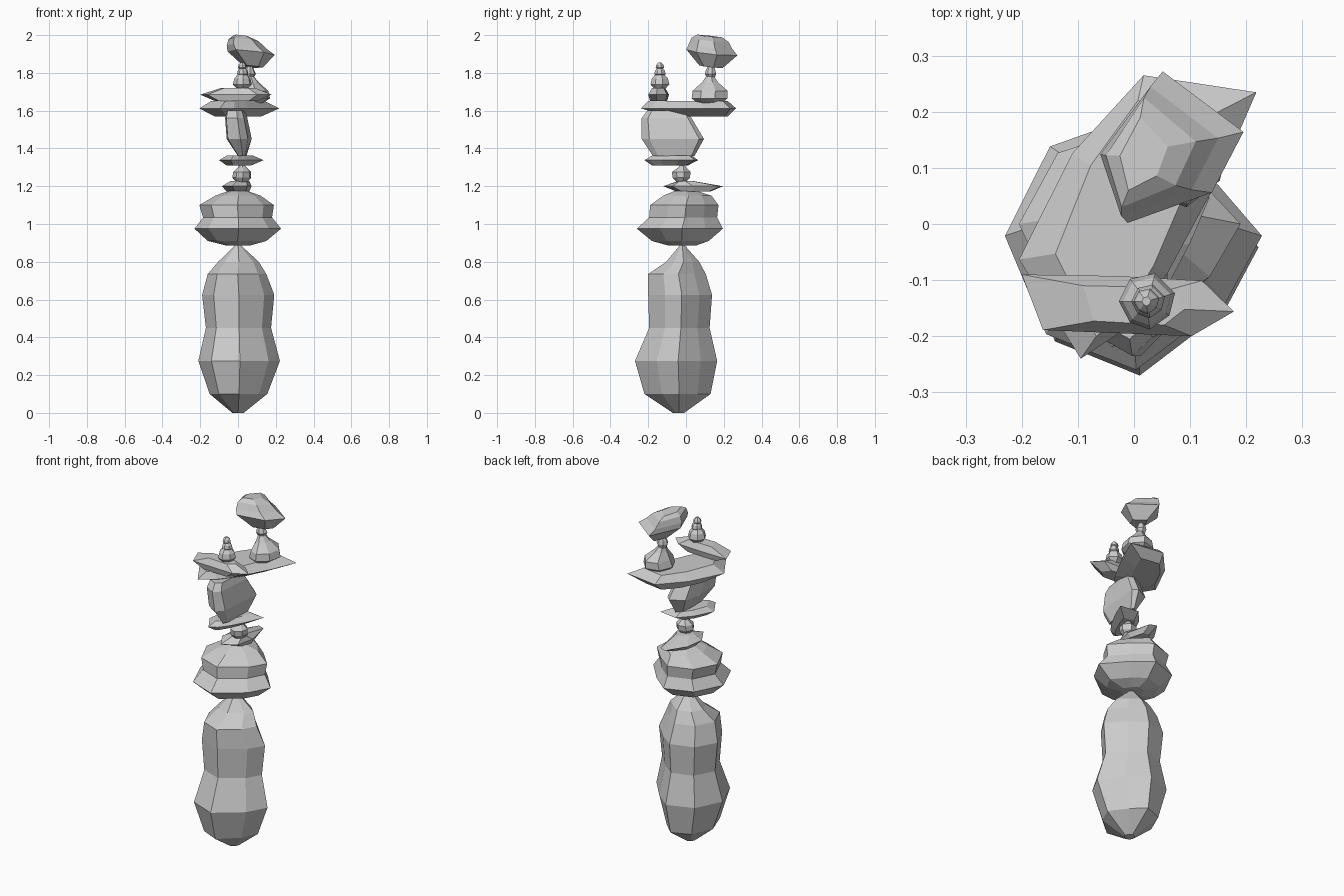
import bpy, bmesh


def stone(name, outline, levels, tilt=(0, 0)):
    """Loft a unit outline through levels (z, x0, x1, y0, y1), then shear z by tilt."""
    bm = bmesh.new()
    n = len(outline)
    cx = (levels[0][1] + levels[0][2]) / 2
    cy = (levels[0][3] + levels[0][4]) / 2
    rings = []
    for z, x0, x1, y0, y1 in levels:
        ring = []
        for u, v in outline:
            x = (x0 + x1) / 2 + u * (x1 - x0) / 2
            y = (y0 + y1) / 2 + v * (y1 - y0) / 2
            ring.append(bm.verts.new((x, y, z + tilt[0] * (x - cx) + tilt[1] * (y - cy))))
        rings.append(ring)
    for a, b in zip(rings, rings[1:]):
        for i in range(n):
            j = (i + 1) % n
            bm.faces.new((a[i], a[j], b[j], b[i]))
    bm.faces.new(rings[0][::-1])
    bm.faces.new(rings[-1])
    bmesh.ops.recalc_face_normals(bm, faces=bm.faces)
    mesh = bpy.data.meshes.new(name)
    bm.to_mesh(mesh)
    bm.free()
    ob = bpy.data.objects.new(name, mesh)
    bpy.context.collection.objects.link(ob)
    return ob


# Unit outlines, counter-clockwise
BOULDER = [(.02, -1), (.72, -.47), (1, .05), (.53, .6), (.05, 1), (-.65, .75), (-1, .05), (-.68, -.72)]
PEBBLE = [(.1, -1), (.8, -.5), (1, .3), (.3, 1), (-.6, .8), (-1, 0), (-.6, -.75)]
LOZENGE = [(-.3, -1), (.7, -.7), (1, 0), (.6, .9), (.1, 1), (-.8, .3), (-1, -.4)]
BLOCK = [(.1, -1), (.7, -.75), (1, .85), (.6, 1), (-.6, .75), (-1, .1), (-.9, -.75)]
BLADE = [(-.48, -1), (-.12, -.8), (.25, -.4), (.7, .3), (1, .88), (.05, 1), (-.55, .45), (-1, -.3)]
BAR = [(-.8, -.8), (.6, -1), (1, -.2), (.7, .8), (-.1, .95), (-1, 1)]
CAP = [(-.65, -1), (.55, -.6), (1, .2), (-.15, 1), (-1, -.05)]

# Tall waisted base boulder
stone("base_boulder", BOULDER, [
    (.0, -.03, .03, -.07, -.01), (.10, -.15, .155, -.22, .13),
    (.275, -.21, .222, -.27, .165), (.45, -.17, .175, -.195, .125),
    (.625, -.19, .192, -.2, .138), (.735, -.16, .15, -.2, .105),
    (.80, -.105, .11, -.105, .07), (.89, -.012, .012, -.03, -.01)])

# Wide ridged boulder
stone("wide_boulder", BOULDER, [
    (.885, -.06, .06, -.09, .05), (.91, -.16, .15, -.18, .12),
    (.975, -.23, .228, -.26, .195), (1.035, -.185, .18, -.195, .165),
    (1.10, -.205, .19, -.19, .172), (1.15, -.12, .12, -.12, .135),
    (1.175, -.05, .05, -.06, .06)])

# Thin stones and a pebble above the boulders
stone("lower_flake", LOZENGE, [
    (1.172, -.06, .06, -.05, .13), (1.20, -.085, .072, -.12, .195),
    (1.227, -.04, .06, -.045, .04)])
stone("spacer_pebble", PEBBLE, [
    (1.222, -.01, .05, -.05, .0), (1.245, -.03, .07, -.07, .02),
    (1.275, -.025, .07, -.075, .025), (1.30, 0, .045, -.04, .0),
    (1.315, .01, .03, -.03, -.01)])
stone("upper_flake", BLADE, [
    (1.31, -.06, .07, -.18, .01), (1.338, -.10, .135, -.22, .065),
    (1.362, -.06, .08, -.18, .03)])

# Upright narrow block
stone("upright_block", BLOCK, [
    (1.36, 0, .045, -.175, .045), (1.45, -.06, .072, -.235, .095),
    (1.56, -.068, .05, -.235, .03), (1.60, -.06, .035, -.205, .0)])

# Balanced slab and the bar lying on its front
stone("balanced_slab", BLADE, [
    (1.568, -.12, .12, -.08, .22), (1.612, -.205, .218, -.24, .265),
    (1.652, -.14, .14, -.2, .22)])
stone("front_bar", BAR, [
    (1.65, -.12, .10, -.19, -.10), (1.685, -.2, .178, -.2, -.09),
    (1.72, -.09, .09, -.18, -.11)])

# Small cairn at the front
for name, z, h, r, x in (("front_pebble_low", 1.715, .085, .05, .023),
                         ("front_pebble_mid", 1.78, .05, .03, .025),
                         ("front_pebble_top", 1.818, .037, .023, .022)):
    y = -.138
    stone(name, PEBBLE, [
        (z + h * t, x - r * k, x + r * k, y - r * k, y + r * k)
        for t, k in ((0, .55), (.28, 1), (.65, .85), (1, .35))])

# Back cairn
stone("back_stone", PEBBLE, [
    (1.64, .03, .13, .06, .19), (1.665, .0, .17, .03, .22),
    (1.705, .015, .16, .035, .22), (1.75, .035, .11, .085, .17),
    (1.78, .045, .085, .105, .15)])
stone("back_pebble", PEBBLE, [
    (1.77, .04, .08, .115, .15), (1.795, .03, .095, .1, .16),
    (1.815, .035, .085, .105, .155), (1.84, .05, .075, .12, .145)])

# Tilted cap stone
stone("cap_stone", CAP, [
    (1.832, .03, .13, .07, .195), (1.905, -.055, .195, .002, .272),
    (1.935, -.06, .15, .015, .245), (1.97, -.05, .11, .03, .225),
    (1.99, -.025, .06, .06, .19)], tilt=(-.06, -.1))
